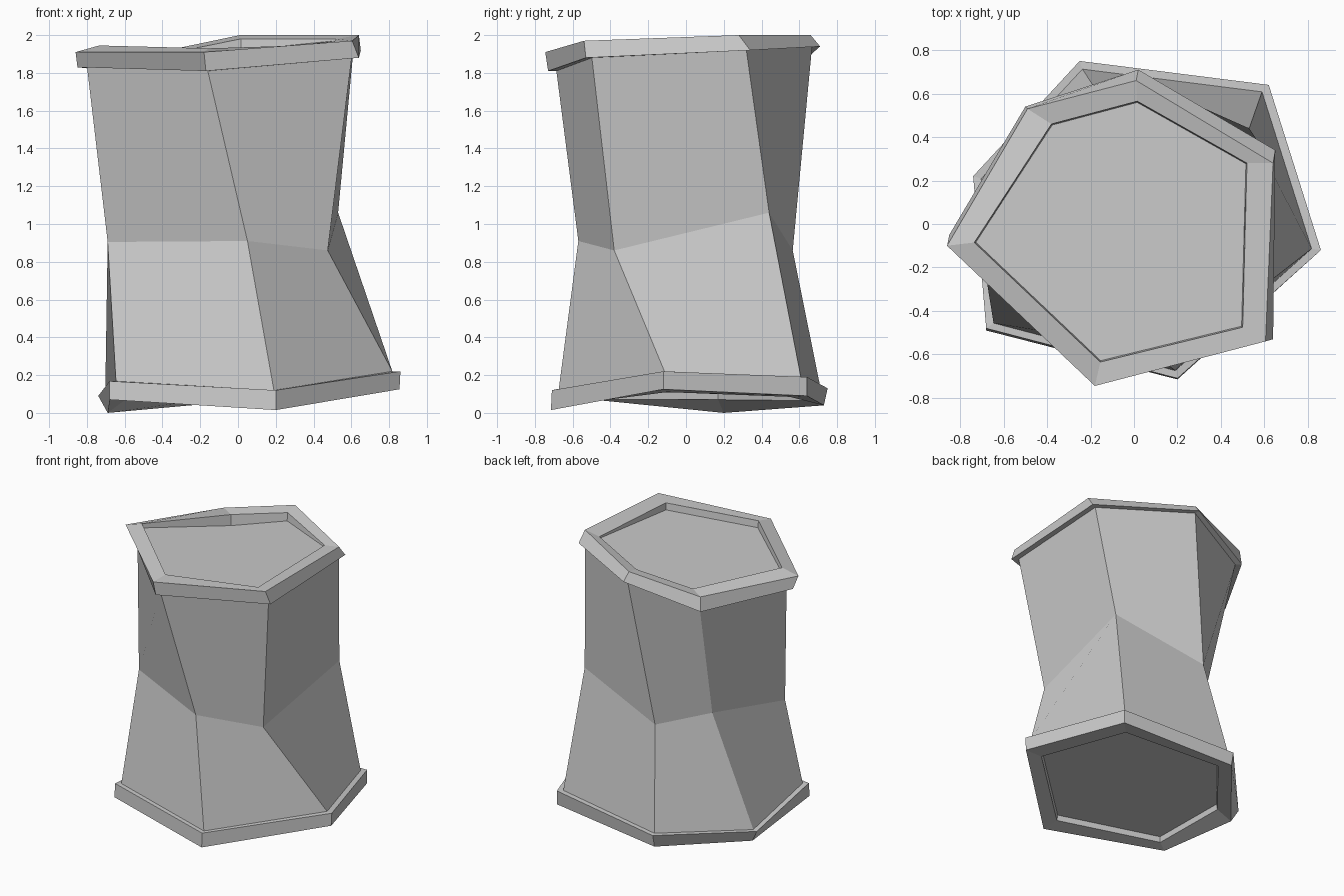
import bpy
import bmesh
from mathutils import Vector

default_cube = bpy.data.objects.get("Cube")
if default_cube:
    bpy.data.objects.remove(default_cube, do_unlink=True)

stone = bpy.data.materials.new("plain grey")
stone.use_nodes = True
grey = (0.59, 0.59, 0.59, 1.0)
stone.diffuse_color = grey
stone.node_tree.nodes["Principled BSDF"].inputs["Base Color"].default_value = grey


def shrink(ring, factor, lift=0.0):
    """Scale a ring about the upright axis and lift it."""
    return [(x * factor, y * factor, z + lift) for x, y, z in ring]


def loft(name, rings, cap_start=False, cap_end=False):
    """Join successive rings with quads into one flat shaded object."""
    bm = bmesh.new()
    loops = [[bm.verts.new(Vector(p)) for p in ring] for ring in rings]
    for low, high in zip(loops, loops[1:]):
        count = len(low)
        for i in range(count):
            j = (i + 1) % count
            bm.faces.new((low[i], low[j], high[j], high[i]))
    if cap_start:
        bm.faces.new(list(reversed(loops[0])))
    if cap_end:
        bm.faces.new(loops[-1])
    mesh = bpy.data.meshes.new(name)
    bm.to_mesh(mesh)
    bm.free()
    mesh.materials.append(stone)
    obj = bpy.data.objects.new(name, mesh)
    bpy.context.scene.collection.objects.link(obj)
    return obj


# Six-cornered rings, all starting at the same corner and running anticlockwise
base_inner = [(-.585, -.42, .07), (.17, -.61, .045), (.735, -.1, .11),
              (.535, .55, .085), (-.215, .63, .065), (-.595, .17, .07)]
base_low = [(-.68, -.49, .07), (.2, -.715, .015), (.855, -.12, .125),
            (.62, .64, .09), (-.25, .73, .04), (-.69, .2, 0)]
base_high = [(-.68, -.48, .168), (.2, -.71, .12), (.86, -.12, .22),
             (.62, .64, .19), (-.25, .75, .13), (-.74, .22, .09)]
waist = [(-.69, -.185, .905), (.05, -.57, .91), (.475, -.38, .86),
         (.53, .44, 1.06), (-.14, .565, .86), (-.41, .275, .91)]
rim_low = [(-.85, -.05, 1.83), (-.17, -.73, 1.81), (.64, -.53, 1.88),
           (.65, .34, 1.92), (.02, .71, 1.94), (-.5, .54, 1.79)]
rim_high = [(-.86, -.1, 1.91), (-.18, -.745, 1.91), (.605, -.54, 1.97),
            (.64, .28, 2), (.01, .66, 2), (-.49, .53, 1.895)]
rim_inner = [(-.735, -.085, 1.945), (-.155, -.635, 1.93), (.5, -.475, 1.95),
             (.52, .28, 1.98), (.015, .565, 1.98), (-.38, .46, 1.9)]
recess_depth = (.03, .05, .05, .01, .06, .08)
recess = [(x * .99, y * .99, z - d)
          for (x, y, z), d in zip(rim_inner, recess_depth)]

# Twisted, pinched body
body_foot = shrink(base_high, 0.95)
body_head = shrink(rim_low, 0.94)
loft("body", [body_foot, waist, body_head])

# Base rim with a shallow recess underneath
base_floor = shrink(base_inner, 0.99, lift=0.04)
loft("base_rim", [base_floor, base_inner, base_low, base_high, body_foot],
     cap_start=True)

# Top rim with a sunken lid
loft("top_rim", [body_head, rim_low, rim_high, rim_inner, recess],
     cap_end=True)
